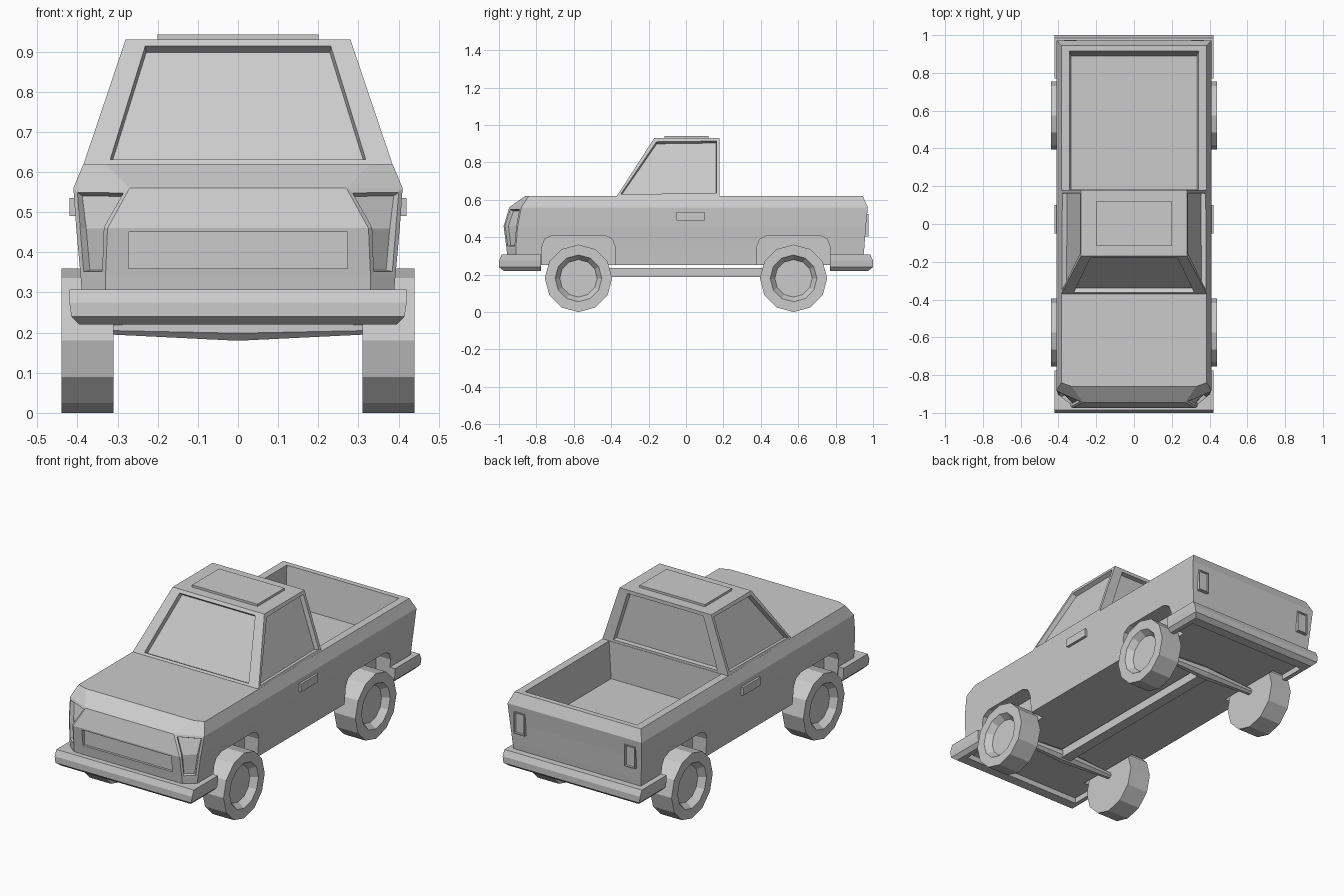
import bpy, bmesh, math
from mathutils import Vector

cube = bpy.data.objects.get("Cube")
if cube:
    bpy.data.objects.remove(cube)

paint = bpy.data.materials.new("plain_grey")
paint.use_nodes = True
GREY = (0.6, 0.6, 0.6, 1)
paint.diffuse_color = GREY
paint.node_tree.nodes["Principled BSDF"].inputs["Base Color"].default_value = GREY


def finish(name, bm):
    bmesh.ops.recalc_face_normals(bm, faces=bm.faces)
    mesh = bpy.data.meshes.new(name)
    bm.to_mesh(mesh)
    bm.free()
    mesh.materials.append(paint)
    ob = bpy.data.objects.new(name, mesh)
    bpy.context.scene.collection.objects.link(ob)
    return ob


def loft(rings):
    """Skin closed rings of points and cap both ends."""
    bm = bmesh.new()
    loops = [[bm.verts.new(p) for p in ring] for ring in rings]
    n = len(loops[0])
    for a, b in zip(loops, loops[1:]):
        for i in range(n):
            j = (i + 1) % n
            bm.faces.new((a[i], a[j], b[j], b[i]))
    bm.faces.new(loops[0])
    bm.faces.new(loops[-1])
    bmesh.ops.recalc_face_normals(bm, faces=bm.faces)
    return bm


def rect(x0, x1, y0, y1, z):
    return [(x0, y0, z), (x1, y0, z), (x1, y1, z), (x0, y1, z)]


def box(name, x0, x1, y0, y1, z0, z1):
    return finish(name, loft([rect(x0, x1, y0, y1, z0), rect(x0, x1, y0, y1, z1)]))


def recess(bm, face, margin, depth, scale_x=1.0):
    """Frame a face, then sink its middle."""
    bmesh.ops.inset_individual(bm, faces=[face], thickness=margin)
    for v in face.verts:
        v.co.x *= scale_x
    bmesh.ops.inset_individual(bm, faces=[face], thickness=0.004)
    shift = face.normal * -depth
    for v in face.verts:
        v.co += shift


def cut(ob, cutter):
    cutter.hide_render = True
    cutter.hide_viewport = True
    mod = ob.modifiers.new(cutter.name, 'BOOLEAN')
    mod.operation = 'DIFFERENCE'
    mod.solver = 'EXACT'
    mod.object = cutter


# Body: outlines stacked by height, with chamfered front corners
def outline(z, w, front, nose_x, corner, rear):
    half = [(nose_x, front), (w, corner), (w, rear)]
    return [(x, y, z) for x, y in half] + [(-x, y, z) for x, y in reversed(half)]


bm = loft([outline(0.25, 0.385, -0.95, 0.33, -0.91, 0.945),
           outline(0.34, 0.392, -0.96, 0.33, -0.91, 0.953),
           outline(0.46, 0.403, -0.975, 0.325, -0.90, 0.962),
           outline(0.56, 0.41, -0.945, 0.27, -0.88, 0.972),
           outline(0.62, 0.385, -0.86, 0.33, -0.84, 0.945)])

# Headlights: sunken pockets on the chamfered corners
for side in (-1, 1):
    lamps = [f for f in bm.faces
             if 0.35 < f.calc_center_median().z < 0.54
             and f.calc_center_median().y < -0.85
             and f.calc_center_median().x * side > 0.2]
    bmesh.ops.inset_region(bm, faces=lamps, thickness=0.012, use_even_offset=True)
    bmesh.ops.inset_region(bm, faces=lamps, thickness=0.004, depth=-0.02)
body = finish("body", bm)

# Cargo bed
cut(body, finish("bed_cutter", loft([rect(-0.33, 0.33, 0.182, 0.89, 0.415),
                                     rect(-0.345, 0.345, 0.182, 0.92, 0.66)])))

# Grille recess
cut(body, box("grille_cutter", -0.273, 0.273, -1.1, -0.95, 0.36, 0.45))

# Wheel arches: rounded at the upper corners
ARCH = [(-0.195, 0.2), (-0.195, 0.35), (-0.18, 0.39), (-0.14, 0.41),
        (0.14, 0.41), (0.18, 0.39), (0.195, 0.35), (0.195, 0.2)]
for axle_y, end in ((-0.575, "front"), (0.575, "rear")):
    for side, label in ((1, "left"), (-1, "right")):
        rings = [[(side * x, axle_y + y, z) for y, z in ARCH] for x in (0.305, 0.5)]
        cut(body, finish(f"{end}_{label}_arch_cutter", loft(rings)))

# Cab with framed windows on all four sides
bm = loft([rect(-0.385, 0.385, -0.37, 0.18, 0.619),
           rect(-0.28, 0.28, -0.17, 0.18, 0.93)])
for f in [f for f in bm.faces if abs(f.normal.z) < 0.9]:
    if abs(f.normal.x) > 0.5:
        recess(bm, f, 0.024, 0.025)
    else:
        recess(bm, f, 0.024, 0.025, 0.87)
finish("cab", bm)
box("roof_panel", -0.2, 0.2, -0.115, 0.12, 0.925, 0.942)

# Bumpers wrap around the ends, with a chamfered lower edge
def bumper(name, s, inner):
    def ring(z, w, end):
        pts = [(w, inner), (w, end), (-w, end), (-w, inner),
               (-0.37, inner), (-0.37, 0.92), (0.37, 0.92), (0.37, inner)]
        return [(x, s * y, z) for x, y in pts]
    finish(name, loft([ring(0.22, 0.395, 0.975), ring(0.24, 0.415, 1.0),
                       ring(0.275, 0.42, 1.0), ring(0.307, 0.42, 0.985)]))


bumper("front_bumper", -1, 0.775)
bumper("rear_bumper", 1, 0.77)

# Wheels: twelve-sided, dished on the outside
def wheel(name, side, y):
    profile = [(0.31, 0.18), (0.44, 0.18), (0.44, 0.125), (0.405, 0.1)]
    rings = []
    for x, r in profile:
        ang = [i * math.tau / 12 for i in range(12)]
        rings.append([(side * x, y + r * math.sin(a), 0.18 - r * math.cos(a)) for a in ang])
    finish(name, loft(rings))


# Axles: thick in the middle, thin at the wheels
def axle(name, y):
    rings = []
    for x, r in ((-0.32, 0.018), (0, 0.035), (0.32, 0.018)):
        ang = [(i + 0.5) * math.tau / 8 for i in range(8)]
        rings.append([(x, y + r * math.cos(a), 0.212 + r * math.sin(a)) for a in ang])
    finish(name, loft(rings))


for y, end in ((-0.575, "front"), (0.575, "rear")):
    axle(f"{end}_axle", y)
    for side, label in ((1, "left"), (-1, "right")):
        wheel(f"{end}_{label}_wheel", side, y)
box("drive_shaft", -0.03, 0.03, -0.575, 0.575, 0.187, 0.235)

# Door handles and tail lights
for side, label in ((1, "left"), (-1, "right")):
    xs = sorted((side * 0.395, side * 0.42))
    box(f"{label}_door_handle", *xs, -0.05, 0.1, 0.49, 0.535)
    xs = sorted((side * 0.305, side * 0.37))
    bm = loft([rect(*xs, 0.94, 0.975, 0.405), rect(*xs, 0.94, 0.975, 0.525)])
    back = max(bm.faces, key=lambda f: f.normal.y)
    recess(bm, back, 0.008, 0.006)
    finish(f"{label}_tail_light", bm)
